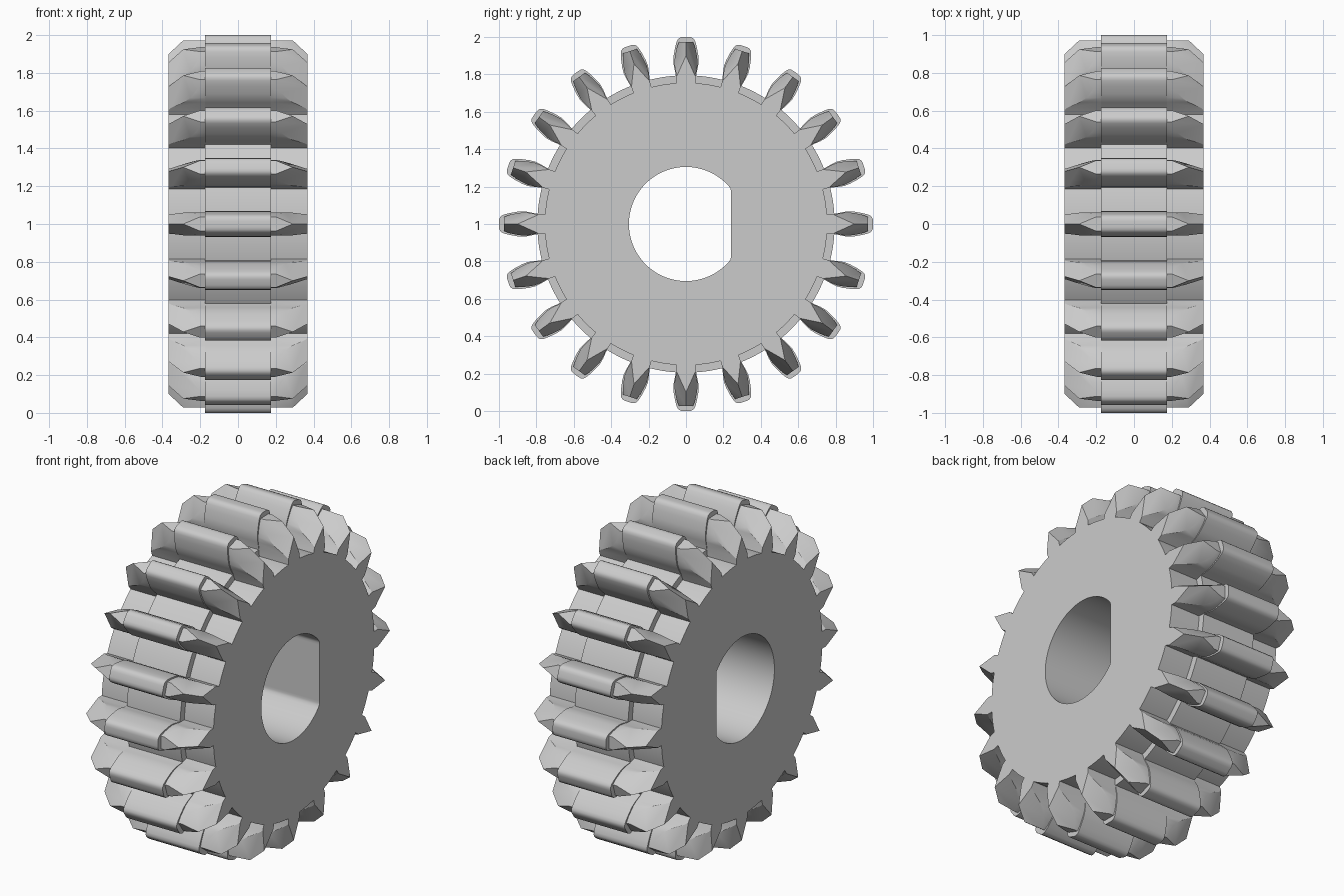
import bpy, bmesh, math
from mathutils import Matrix

cube = bpy.data.objects.get("Cube")
if cube:
    bpy.data.objects.remove(cube)

TEETH = 20
HALF, BAND = 0.367, 0.175          # half widths of the wheel and its centre band
BORE, FLAT = 0.305, 0.24           # D-shaped shaft hole

steel = bpy.data.materials.new("grey steel")
steel.use_nodes = True
steel.diffuse_color = (0.6, 0.6, 0.6, 1)
steel.node_tree.nodes["Principled BSDF"].inputs["Base Color"].default_value = (0.6, 0.6, 0.6, 1)


def finish(name, bm):
    """Raise the part to stand on the ground and make it an object."""
    bmesh.ops.recalc_face_normals(bm, faces=bm.faces)
    bmesh.ops.translate(bm, verts=bm.verts, vec=(0, 0, 1))
    mesh = bpy.data.meshes.new(name)
    bm.to_mesh(mesh)
    bm.free()
    mesh.materials.append(steel)
    obj = bpy.data.objects.new(name, mesh)
    bpy.context.collection.objects.link(obj)
    bpy.ops.object.select_all(action='DESELECT')
    obj.select_set(True)
    bpy.context.view_layer.objects.active = obj
    bpy.ops.object.shade_smooth_by_angle(angle=math.radians(30))


def loft(bm, sections):
    """Skin matching closed loops of points."""
    rings = [[bm.verts.new(p) for p in s] for s in sections]
    n = len(rings[0])
    for a, b in zip(rings, rings[1:]):
        for i in range(n):
            bm.faces.new((a[i], a[(i + 1) % n], b[(i + 1) % n], b[i]))
    return rings


def ring(x, radius, flat=math.inf, n=120):
    angles = [2 * math.pi * i / n for i in range(n)]
    return [(x, min(radius * math.cos(a), flat), radius * math.sin(a)) for a in angles]


# Hub: stepped wheel body with the D-shaped hole running through it
hub = bmesh.new()
profile = [(-HALF, 0.755), (-BAND, 0.755), (-BAND, 0.795),
           (BAND, 0.795), (BAND, 0.755), (HALF, 0.755)]
loops = [ring(-HALF, BORE, FLAT)] + [ring(x, r) for x, r in profile]
loft(hub, loops + [ring(HALF, BORE, FLAT), ring(-HALF, BORE, FLAT)])
bmesh.ops.remove_doubles(hub, verts=hub.verts, dist=0.0005)
finish("hub", hub)


def tooth(x0, x1, half_profile):
    """One straight tooth at the top of the wheel, mirrored about its centre line."""
    bm = bmesh.new()
    outline = half_profile + [(-w, r) for w, r in reversed(half_profile)]
    for cap in loft(bm, [[(x, w, r) for w, r in outline] for x in (x0, x1)]):
        bm.faces.new(cap)
    bmesh.ops.recalc_face_normals(bm, faces=bm.faces)
    return bm


def tooth_ring(name, bm):
    base = bm.verts[:] + bm.edges[:] + bm.faces[:]
    for i in range(1, TEETH):
        copy = bmesh.ops.duplicate(bm, geom=base)
        verts = [v for v in copy["geom"] if isinstance(v, bmesh.types.BMVert)]
        turn = Matrix.Rotation(2 * math.pi * i / TEETH, 3, 'X')
        bmesh.ops.rotate(bm, verts=verts, cent=(0, 0, 0), matrix=turn)
    finish(name, bm)


# Centre teeth: barrel-sided with rounded tips
barrel = [(0.052, 0.74), (0.055, 0.8), (0.064, 0.84), (0.068, 0.87), (0.066, 0.9),
          (0.058, 0.945), (0.05, 0.975), (0.042, 0.99), (0.03, 0.998), (0.015, 1.0)]
tooth_ring("centre_teeth", tooth(-BAND, BAND, barrel))

# Side teeth: each outer end is cut by two sloping planes that meet in a ridge
slim = [(0.05, 0.74), (0.052, 0.8), (0.06, 0.84), (0.062, 0.87), (0.058, 0.9),
        (0.05, 0.94), (0.038, 0.972)]
for name, side in (("left", 1), ("right", -1)):
    bm = tooth(side * (BAND - 0.01), side * HALF, slim)
    for flank in (1, -1):
        cut = bmesh.ops.bisect_plane(
            bm, geom=bm.verts[:] + bm.edges[:] + bm.faces[:], dist=0.00001,
            plane_co=(side * 0.29, 0, 0.972), plane_no=(side * 0.42, flank, 0.45),
            clear_outer=True)
        edges = [e for e in cut["geom_cut"] if isinstance(e, bmesh.types.BMEdge)]
        bmesh.ops.holes_fill(bm, edges=edges, sides=0)
    tooth_ring(name + "_side_teeth", bm)
